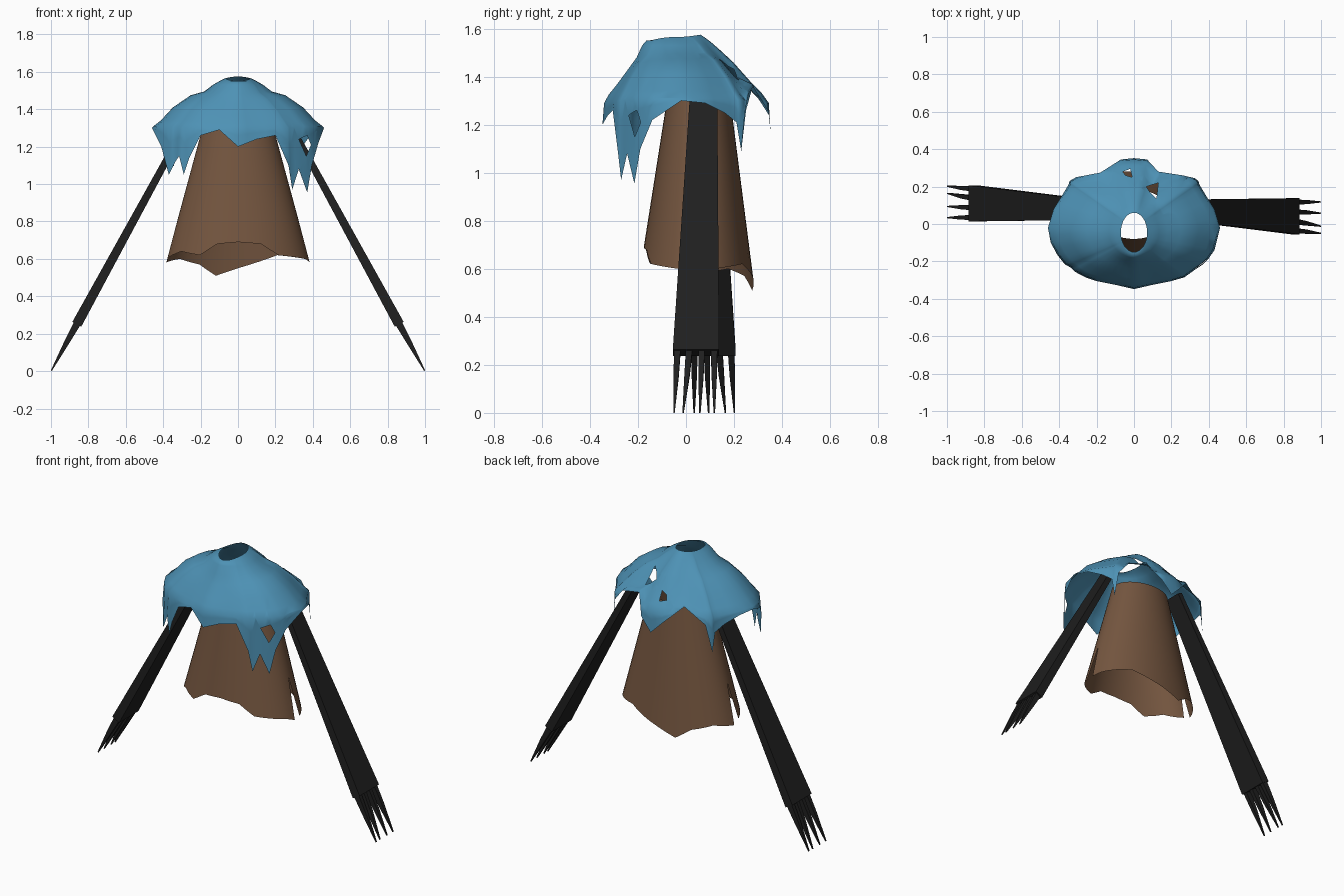
import bpy, bmesh, math
from mathutils import Vector

if "Cube" in bpy.data.objects:
    bpy.data.objects.remove(bpy.data.objects["Cube"])


def material(name, rgb):
    m = bpy.data.materials.new(name)
    m.diffuse_color = (*rgb, 1)
    m.use_nodes = True
    m.node_tree.nodes["Principled BSDF"].inputs["Base Color"].default_value = m.diffuse_color
    return m


BLUE = material("faded blue cloth", (0.075, 0.285, 0.46))
BROWN = material("brown cloth", (0.175, 0.092, 0.05))
BLACK = material("charcoal black", (0.014, 0.014, 0.014))


def finish(bm, name, mat, smooth=False):
    me = bpy.data.meshes.new(name)
    bm.to_mesh(me)
    bm.free()
    me.materials.append(mat)
    ob = bpy.data.objects.new(name, me)
    bpy.context.collection.objects.link(ob)
    if smooth:
        bpy.ops.object.select_all(action='DESELECT')
        ob.select_set(True)
        bpy.context.view_layer.objects.active = ob
        bpy.ops.object.shade_smooth_by_angle(angle=math.radians(50))
    return ob


def loft(bm, columns):
    """Closed sheet from columns running top to bottom, anticlockwise."""
    cols = [[bm.verts.new(p) for p in c] for c in columns]
    for i, a in enumerate(cols):
        b = cols[(i + 1) % len(cols)]
        for j in range(len(a) - 1):
            bm.faces.new((a[j], a[j + 1], b[j + 1], b[j]))


def cut_hole(bm, poly, u, v, keep):
    """Cut a convex polygon, given in axes u and v, through nearby faces."""
    cu = sum(p[0] for p in poly) / len(poly)
    cv = sum(p[1] for p in poly) / len(poly)

    def near(f):
        return keep(f.calc_center_median()) and any(
            math.hypot(w.co[u] - cu, w.co[v] - cv) < 0.13 for w in f.verts)

    planes = []
    for i, p in enumerate(poly):
        q = poly[(i + 1) % len(poly)]
        co, no = Vector((0, 0, 0)), Vector((0, 0, 0))
        co[u], co[v] = p
        no[u], no[v] = q[1] - p[1], p[0] - q[0]
        if no[u] * (cu - p[0]) + no[v] * (cv - p[1]) > 0:
            no = -no
        planes.append((co, no.normalized()))
    for co, no in planes:
        fs = [f for f in bm.faces if near(f)]
        geom = fs + list({e for f in fs for e in f.edges}) + list({w for f in fs for w in f.verts})
        bmesh.ops.bisect_plane(bm, geom=geom, plane_co=co, plane_no=no, dist=1e-5)
    inside = [f for f in bm.faces if near(f) and all(
        (f.calc_center_median() - co).dot(no) < 0 for co, no in planes)]
    bmesh.ops.delete(bm, geom=inside, context='FACES')


# Ragged cloak: torn hem points, lofted up over the shoulders to the neck hole
HEM = [(.46, -.02, 1.30), (.43, .08, 1.29), (.38, .16, 1.25), (.35, .21, 1.21),
       (.345, .23, 1.09), (.325, .245, 1.25), (.26, .26, 1.33), (.13, .28, 1.36),
       (.07, .345, 1.25), (0, .352, 1.17), (-.07, .345, 1.24), (-.18, .275, 1.35),
       (-.31, .25, 1.26), (-.345, .23, 1.09), (-.35, .21, 1.21), (-.38, .16, 1.25),
       (-.43, .08, 1.29), (-.46, -.02, 1.30), (-.445, -.1, 1.27), (-.41, -.165, 1.2),
       (-.37, -.215, 1.05), (-.335, -.235, 1.12), (-.315, -.255, 1.15), (-.29, -.27, 1.05),
       (-.26, -.285, 1.14), (-.2, -.305, 1.26), (-.1, -.325, 1.29), (0, -.348, 1.2),
       (.1, -.325, 1.24), (.2, -.305, 1.26), (.27, -.285, 1.1), (.29, -.27, .97),
       (.325, -.245, 1.08), (.37, -.215, .955), (.395, -.19, 1.1), (.43, -.14, 1.22)]
STEPS = [0, .08, .17, .29, .48, .73, .9, 1]
SIDE = [1.565, 1.55, 1.53, 1.495, 1.475, 1.41, 1.34, 1.31]
FRONT = [1.55, 1.55, 1.53, 1.48, 1.43, 1.365, 1.325, 1.29]
BACK = [1.575, 1.56, 1.54, 1.51, 1.46, 1.38, 1.33, 1.29]
columns = []
for i, p in enumerate(HEM):
    for k in (0, 0.5):
        h = Vector(p).lerp(Vector(HEM[(i + 1) % len(HEM)]), k)
        a = math.atan2(h.y + .04, h.x)
        neck = Vector((.07 * math.cos(a), -.045 + .105 * math.sin(a)))
        rim = h.xy * .98
        w = math.sin(a) ** 2
        end = FRONT if a < 0 else BACK
        col = []
        for f, zs, ze in zip(STEPS, SIDE, end):
            xy = neck.lerp(rim, f)
            col.append(Vector((*xy, max(zs * (1 - w) + ze * w, h.z + .01 + .1 * (1 - f)))))
        last = col[-1]
        columns.append(col + [last.lerp(h, t) for t in (.33, .67, 1)])
bm = bmesh.new()
loft(bm, columns)
cut_hole(bm, [(.325, 1.24), (.37, 1.26), (.39, 1.21), (.365, 1.15)], 0, 2, lambda c: c.y < -.1)
cut_hole(bm, [(-.06, .28), (-.02, .295), (-.01, .25), (-.045, .26)], 0, 1, lambda c: c.y > .05)
cut_hole(bm, [(.065, .2), (.13, .22), (.12, .135), (.085, .17)], 0, 1, lambda c: c.y > .05)
finish(bm, "ragged_cloak", BLUE, True)

# Robe: flared open tube with an uneven hem and a slit on each side
ROBE_HEM = [(0, .82), (6, .585), (20, .6), (56, .62), (90, .55), (107, .51), (122, .57),
            (145, .6), (174, .58), (180, .82), (186, .6), (215, .64), (237, .62),
            (252, .68), (270, .69), (290, .68), (305, .62), (341, .6), (354, .58), (360, .82)]


def robe_point(deg, z):
    t = (1.3 - z) / .7
    c, s = math.cos(math.radians(deg)), math.sin(math.radians(deg))
    front, back = -.08 - .11 * t, .185 + .09 * t
    return Vector(((.19 + .19 * t) * c, (front + back) / 2 + (back - front) / 2 * s, z))


columns = []
for (a0, z0), (a1, z1) in zip(ROBE_HEM, ROBE_HEM[1:]):
    n = max(1, round((a1 - a0) / 8))
    for k in range(n):
        a, z = a0 + (a1 - a0) * k / n, z0 + (z1 - z0) * k / n
        columns.append([robe_point(a, 1.3 + (z - 1.3) * j / 4) for j in range(5)])
bm = bmesh.new()
loft(bm, columns)
finish(bm, "robe", BROWN, True)


# Arms: widening slabs with four claws; the left arm is the right one turned half round
def taper(bm, s, sections):
    """Box loft through sections (x, z, y_min, y_max, half_thickness)."""
    px, pz = .877, .48
    rings = []
    for x, z, y0, y1, h in sections:
        pts = [(x - px * h, y0, z - pz * h), (x + px * h, y0, z + pz * h),
               (x + px * h, y1, z + pz * h), (x - px * h, y1, z - pz * h)]
        rings.append([bm.verts.new((s * q[0], .076 + s * (q[1] - .076), q[2])) for q in pts])
    for a, b in zip(rings, rings[1:]):
        for i in range(4):
            j = (i + 1) % 4
            bm.faces.new((a[i], a[j], b[j], b[i]))
    bm.faces.new(rings[0])
    bm.faces.new(rings[-1])


for side, s in (("right", 1), ("left", -1)):
    bm = bmesh.new()
    taper(bm, s, [(.25, 1.37, .02, .13, .016), (.862, .25, -.055, .138, .027)])
    bmesh.ops.recalc_face_normals(bm, faces=bm.faces)
    finish(bm, side + "_arm", BLACK)
    bm = bmesh.new()
    for base, tip in ((-.035, -.05), (.015, -.012), (.065, .058), (.117, .118)):
        mid = base * .6 + tip * .4
        taper(bm, s, [(.845, .28, base - .014, base + .014, .02),
                      (.915, .155, mid - .011, mid + .011, .014),
                      (.998, .002, tip - .003, tip + .003, .003)])
    bmesh.ops.recalc_face_normals(bm, faces=bm.faces)
    finish(bm, side + "_claws", BLACK)
